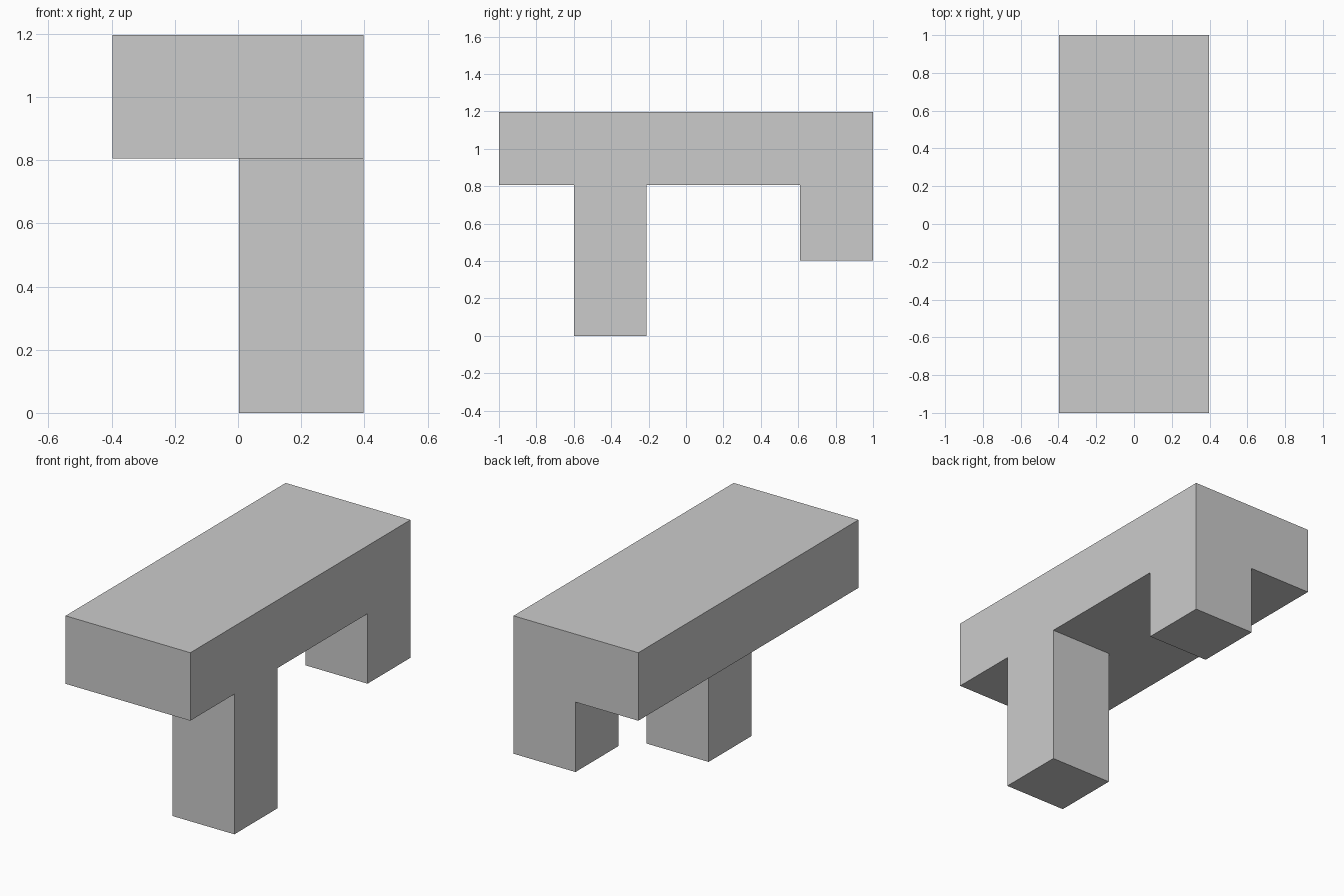
import bpy, bmesh
from mathutils import Vector

if "Cube" in bpy.data.objects:
    bpy.data.objects.remove(bpy.data.objects["Cube"])

X, TOP, UNDER = 0.397, 1.197, 0.806      # half width, top and underside of the slab
LEG_X = 0.003                            # inner side of both legs
LEGS = [(-0.6, -0.21, 0.0), (0.61, 1.0, 0.404)]   # y start, y end, foot height

bm = bmesh.new()

# Slab
bmesh.ops.create_cube(bm, size=1)
bmesh.ops.scale(bm, vec=(2 * X, 2, TOP - UNDER), verts=bm.verts)
bmesh.ops.translate(bm, vec=(0, 0, (TOP + UNDER) / 2), verts=bm.verts)


def cut(point, normal):
    bmesh.ops.bisect_plane(bm, geom=bm.verts[:] + bm.edges[:] + bm.faces[:],
                           plane_co=Vector(point), plane_no=Vector(normal))


# Leg outlines on the underside
cut((LEG_X, 0, 0), (1, 0, 0))
for y0, y1, foot in LEGS:
    for y in (y0, y1):
        if abs(y) < 0.999:
            cut((0, y, 0), (0, 1, 0))

# Legs pulled down out of the slab, flush with its right side
bm.normal_update()
for y0, y1, foot in LEGS:
    patch = [f for f in bm.faces if f.normal.z < -0.9
             and f.calc_center_median().x > LEG_X
             and y0 < f.calc_center_median().y < y1]
    end = bmesh.ops.extrude_discrete_faces(bm, faces=patch)["faces"]
    bmesh.ops.translate(bm, vec=(0, 0, foot - UNDER),
                        verts=list({v for f in end for v in f.verts}))

# Clean flat faces
bmesh.ops.remove_doubles(bm, verts=bm.verts, dist=0.0001)
bmesh.ops.dissolve_limit(bm, angle_limit=0.01, verts=bm.verts, edges=bm.edges)
bmesh.ops.recalc_face_normals(bm, faces=bm.faces)

mesh = bpy.data.meshes.new("two_legged_slab")
bm.to_mesh(mesh)
bm.free()
bpy.context.collection.objects.link(bpy.data.objects.new("two_legged_slab", mesh))
